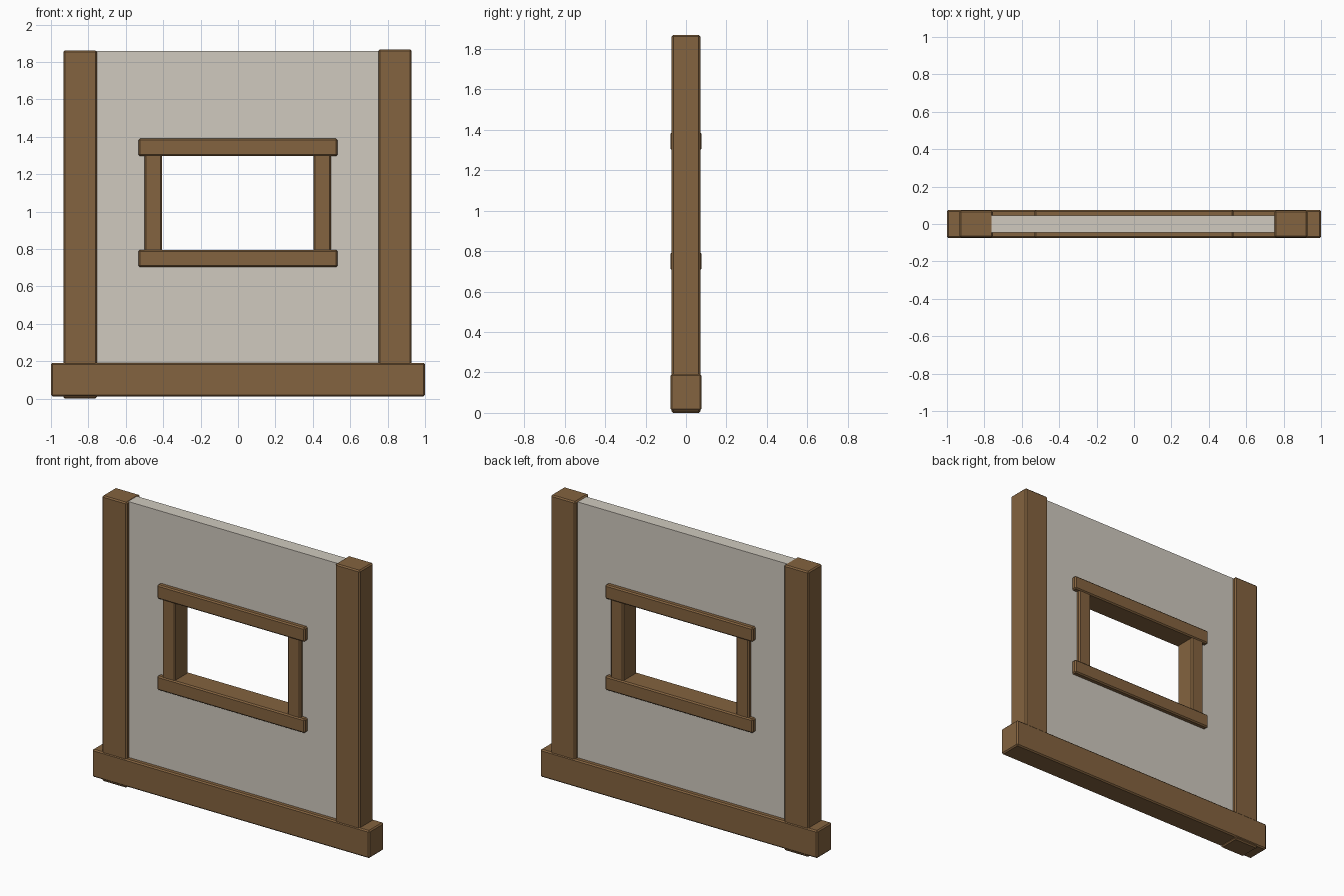
import bpy
import bmesh

if "Cube" in bpy.data.objects:
    bpy.data.objects.remove(bpy.data.objects["Cube"])


def material(name, color):
    m = bpy.data.materials.new(name)
    m.diffuse_color = color
    m.use_nodes = True
    m.node_tree.nodes["Principled BSDF"].inputs["Base Color"].default_value = m.diffuse_color
    return m


WOOD = material("wood", (0.23, 0.125, 0.05, 1))
PLASTER = material("plaster", (0.63, 0.59, 0.52, 1))


def add_object(name, bm, mat):
    me = bpy.data.meshes.new(name)
    bm.to_mesh(me)
    bm.free()
    me.materials.append(mat)
    ob = bpy.data.objects.new(name, me)
    bpy.context.collection.objects.link(ob)
    return ob


def timber(name, x0, x1, z0, z1, half_depth, bevel=0.008):
    """Square timber with narrow chamfered edges."""
    bm = bmesh.new()
    bmesh.ops.create_cube(bm, size=1)
    bmesh.ops.scale(bm, vec=(x1 - x0, 2 * half_depth, z1 - z0), verts=bm.verts)
    bmesh.ops.translate(bm, vec=((x0 + x1) / 2, 0, (z0 + z1) / 2), verts=bm.verts)
    ob = add_object(name, bm, WOOD)
    mod = ob.modifiers.new("chamfer", 'BEVEL')
    mod.width = bevel
    mod.segments = 1
    return ob


def wall_panel(name, xs, zs, half_depth):
    """Slab with a window hole: a 3x3 sheet without its middle, extruded."""
    bm = bmesh.new()
    v = [[bm.verts.new((x, -half_depth, z)) for z in zs] for x in xs]
    for i in range(3):
        for j in range(3):
            if (i, j) != (1, 1):
                bm.faces.new((v[i][j], v[i + 1][j], v[i + 1][j + 1], v[i][j + 1]))
    ext = bmesh.ops.extrude_face_region(bm, geom=bm.faces[:], use_keep_orig=True)
    moved = [g for g in ext["geom"] if isinstance(g, bmesh.types.BMVert)]
    bmesh.ops.translate(bm, vec=(0, 2 * half_depth, 0), verts=moved)
    bmesh.ops.recalc_face_normals(bm, faces=bm.faces[:])
    return add_object(name, bm, PLASTER)


# Main timbers
timber("sill_beam", -1.0, 1.0, 0.012, 0.192, 0.076)
timber("left_post", -0.933, -0.755, 0.0, 1.862, 0.071)
timber("right_post", 0.75, 0.928, 0.012, 1.868, 0.071)

# Window frame
for name, z0, z1 in (("window_sill", 0.703, 0.795), ("window_lintel", 1.298, 1.39)):
    timber(name, -0.533, 0.533, z0, z1, 0.076)
for name, x0, x1 in (("window_left_jamb", -0.5, -0.407), ("window_right_jamb", 0.404, 0.497)):
    timber(name, x0, x1, 0.77, 1.32, 0.069)

# Plaster infill, its edges hidden inside the timbers
wall_panel("wall_panel", (-0.8, -0.45, 0.45, 0.8), (0.12, 0.75, 1.345, 1.86), 0.045)
